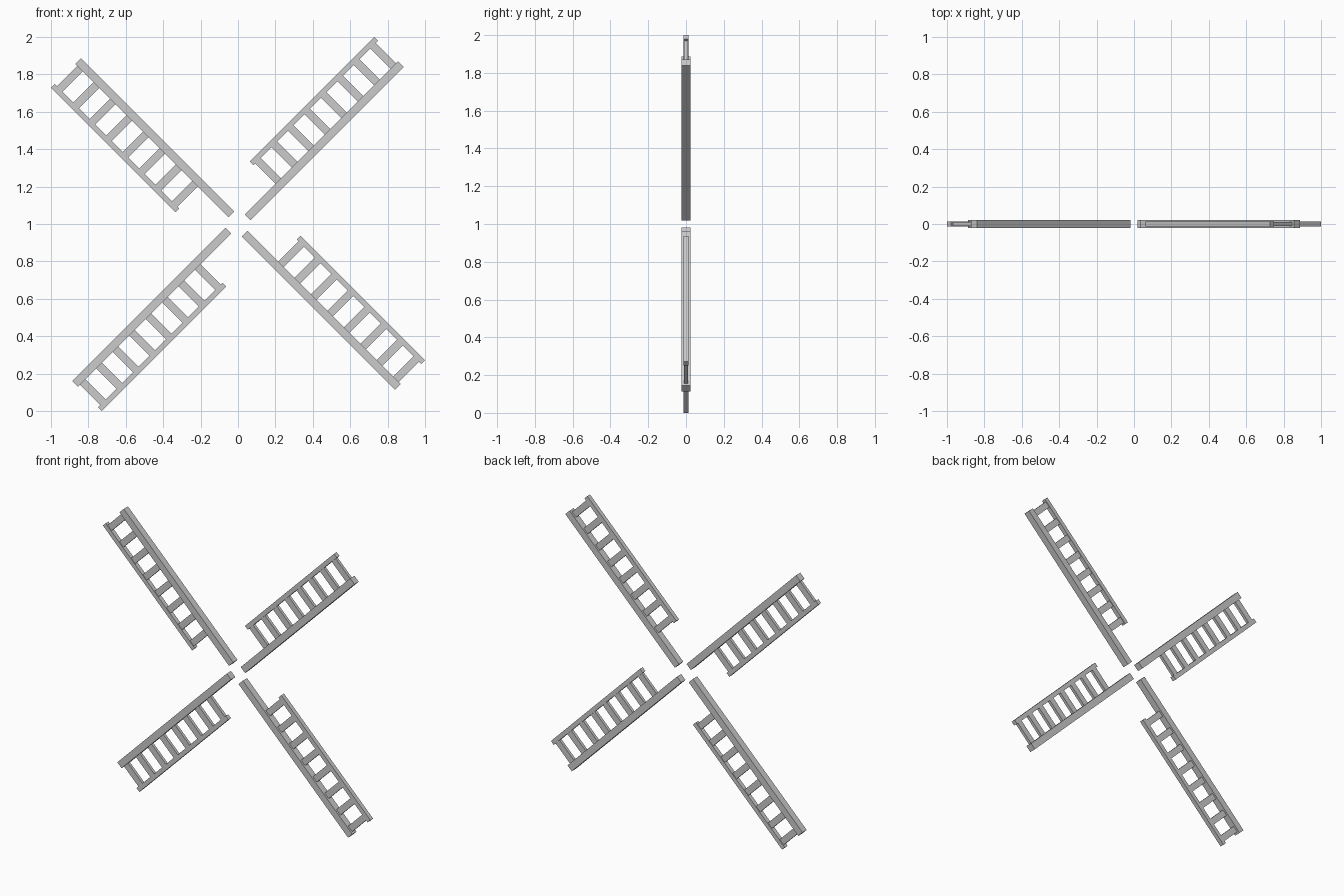
import bpy
from math import pi
from mathutils import Matrix, Vector

if "Cube" in bpy.data.objects:
    bpy.data.objects.remove(bpy.data.objects["Cube"])

HUB = Matrix.Translation((0, 0, 1))


def bar(name, u0, u1, v0, v1, depth, turn):
    """Box in blade space (u along the blade, v across it), turned about the hub."""
    bpy.ops.mesh.primitive_cube_add(size=1)
    ob = bpy.context.object
    ob.name = name
    place = Matrix.Translation(((u0 + u1) / 2, 0, (v0 + v1) / 2))
    size = Matrix.Diagonal((u1 - u0, depth, v1 - v0, 1))
    ob.data.transform(HUB @ Matrix.Rotation(-turn, 4, 'Y') @ place @ size)
    return ob


RUNGS = 8
RUNG_W = 0.042
FIRST, LAST = 0.293, 1.206      # outer faces of the end rungs

for i in range(4):
    turn = pi / 4 + i * pi / 2
    # thick main spar reaching toward the hub
    bar(f"blade_{i + 1}_spar", 0.062, 1.22, -0.034, 0.011, 0.045, turn)
    # thin outer rail
    bar(f"blade_{i + 1}_rail", 0.28, 1.222, 0.163, 0.192, 0.029, turn)
    # flat rungs joining spar and rail
    step = (LAST - FIRST - RUNG_W) / (RUNGS - 1)
    for k in range(RUNGS):
        u = FIRST + k * step
        bar(f"blade_{i + 1}_rung_{k + 1}", u, u + RUNG_W, 0.005, 0.17, 0.02, turn)
